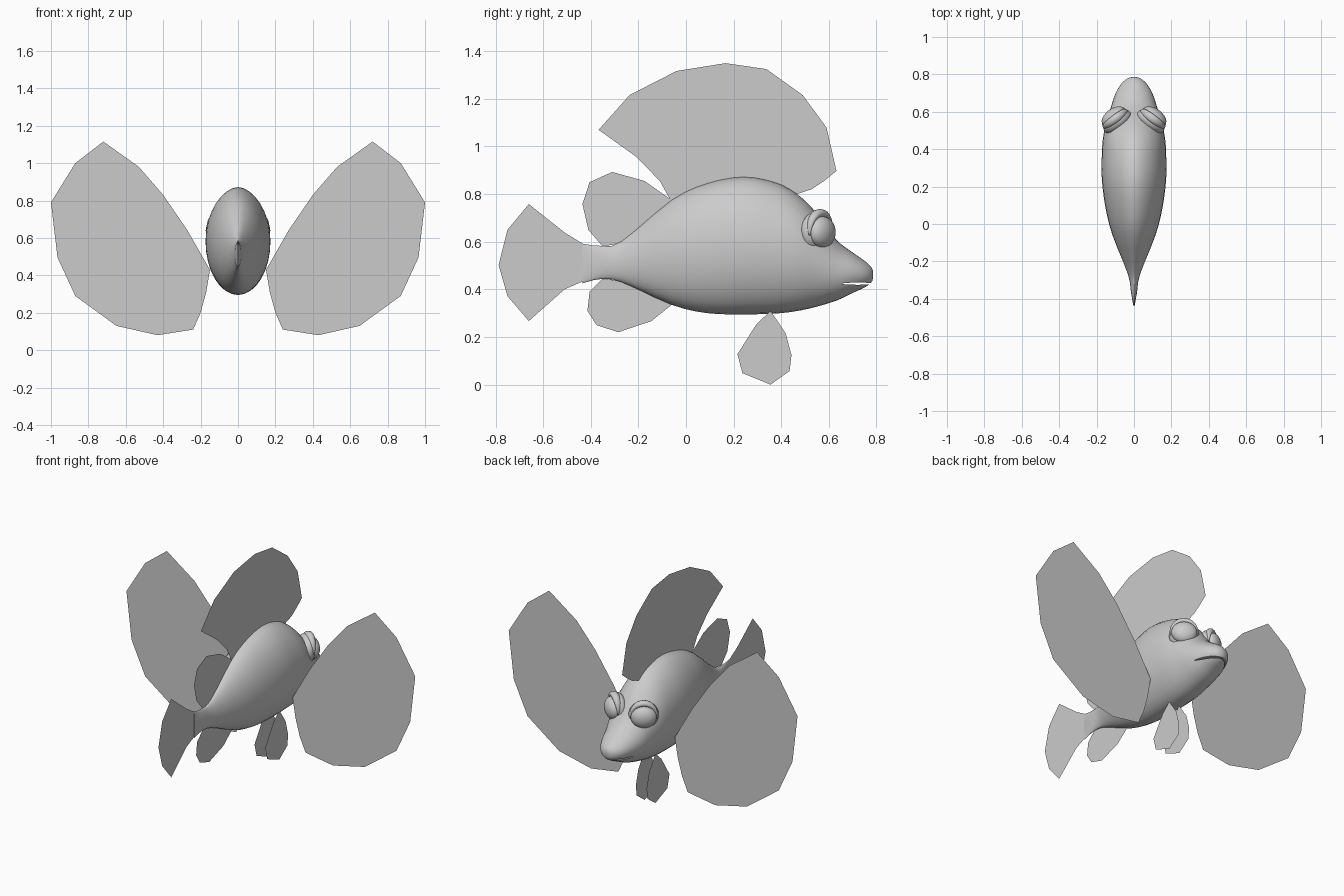
import bpy, bmesh, math
from mathutils import Vector, Matrix

if "Cube" in bpy.data.objects:
    bpy.data.objects.remove(bpy.data.objects["Cube"])

grey = bpy.data.materials.new("plain_grey")
grey.diffuse_color = (0.6, 0.6, 0.6, 1)
grey.use_nodes = True
grey.node_tree.nodes["Principled BSDF"].inputs["Base Color"].default_value = grey.diffuse_color


def finish(name, bm, smooth=True):
    me = bpy.data.meshes.new(name)
    bm.to_mesh(me)
    bm.free()
    me.materials.append(grey)
    ob = bpy.data.objects.new(name, me)
    bpy.context.collection.objects.link(ob)
    for p in me.polygons:
        p.use_smooth = smooth
    return ob


def sheet(name, pts, to3d):
    """Flat fin from a 2D outline."""
    bm = bmesh.new()
    bm.faces.new([bm.verts.new(to3d(a, b)) for a, b in pts])
    return finish(name, bm, False)


def spline(rows, steps):
    """Catmull-Rom through rows of values."""
    out = []
    for i in range(len(rows) - 1):
        p = [Vector(rows[min(max(i + k, 0), len(rows) - 1)]) for k in (-1, 0, 1, 2)]
        for s in range(steps):
            t = s / steps
            out.append(p[1] + 0.5 * t * (p[2] - p[0] + t * (2 * p[0] - 5 * p[1] + 4 * p[2] - p[3]
                       + t * (3 * (p[1] - p[2]) + p[3] - p[0]))))
    return out + [Vector(rows[-1])]


# Body: rings along y as (y, top, bottom, half width)
stations = [
    (-0.435, 0.592, 0.425, 0.004), (-0.36, 0.583, 0.443, 0.017), (-0.27, 0.602, 0.43, 0.032),
    (-0.06, 0.775, 0.335, 0.115), (0.09, 0.845, 0.30, 0.153), (0.24, 0.872, 0.295, 0.172),
    (0.37, 0.85, 0.298, 0.172), (0.46, 0.805, 0.308, 0.166), (0.54, 0.73, 0.325, 0.148),
    (0.63, 0.61, 0.352, 0.122), (0.70, 0.555, 0.385, 0.098), (0.75, 0.52, 0.408, 0.068),
    (0.778, 0.494, 0.428, 0.035), (0.786, 0.472, 0.452, 0.008)]
N = 32
bm = bmesh.new()
rings = []
for y, top, bot, w in spline(stations, 3):
    mid, h = (top + bot) / 2, (top - bot) / 2
    ring = []
    for k in range(N):
        a = 2 * math.pi * k / N
        c, s = math.cos(a), math.sin(a)
        e = 1.12 if s > 0 else 1.0          # back is slightly pointed
        ring.append(bm.verts.new((w * math.copysign(abs(c) ** e, c), y, mid + h * s)))
    rings.append(ring)
for r, q in zip(rings, rings[1:]):
    for k in range(N):
        bm.faces.new((r[k], r[(k + 1) % N], q[(k + 1) % N], q[k]))
bm.faces.new(rings[0])
bm.faces.new(rings[-1])
bmesh.ops.recalc_face_normals(bm, faces=bm.faces)
body = finish("body", bm)

# Mouth: thin slit cut under the snout
bm = bmesh.new()
bmesh.ops.create_uvsphere(bm, u_segments=32, v_segments=8, radius=1,
                          matrix=Matrix.Translation((0, 0.70, 0.424)) @ Matrix.Diagonal((0.12, 0.085, 0.006, 1)))
cutter = finish("mouth_cutter", bm)
cutter.hide_render = True
cutter.hide_viewport = True
cut = body.modifiers.new("mouth", 'BOOLEAN')
cut.operation = 'DIFFERENCE'
cut.object = cutter
bpy.context.view_layer.objects.active = body
body.select_set(True)
bpy.ops.object.modifier_apply(modifier="mouth")
bpy.data.objects.remove(cutter)
bpy.ops.object.shade_smooth_by_angle(angle=math.radians(40))

# Centre line fins, outlines in (y, z)
mid_plane = lambda y, z: (0, y, z)
sheet("dorsal_fin", [
    (-0.367, 1.07), (-0.237, 1.216), (-0.04, 1.317), (0.166, 1.35), (0.338, 1.325), (0.49, 1.216),
    (0.59, 1.08), (0.632, 0.897), (0.58, 0.855), (0.527, 0.82), (0.465, 0.80), (0.37, 0.83),
    (0.24, 0.85), (0.09, 0.825), (-0.06, 0.765), (-0.11, 0.855), (-0.208, 0.956)], mid_plane)
sheet("rear_dorsal_fin", [
    (-0.35, 0.58), (-0.41, 0.65), (-0.435, 0.758), (-0.405, 0.85), (-0.31, 0.893),
    (-0.174, 0.855), (-0.06, 0.775), (-0.16, 0.67), (-0.27, 0.595)], mid_plane)
sheet("anal_fin", [
    (-0.35, 0.445), (-0.405, 0.39), (-0.414, 0.31), (-0.376, 0.25), (-0.284, 0.22),
    (-0.145, 0.267), (-0.06, 0.335), (-0.17, 0.39), (-0.27, 0.435)], mid_plane)
sheet("tail_fin", [
    (-0.66, 0.758), (-0.75, 0.65), (-0.787, 0.502), (-0.75, 0.372), (-0.66, 0.267),
    (-0.51, 0.40), (-0.43, 0.435), (-0.43, 0.59), (-0.506, 0.636)], mid_plane)

# Paired fins, outlines in (x, z) and (y, z)
pectoral = [(0.72, 1.115), (0.87, 1.0), (1.0, 0.79), (0.965, 0.495), (0.87, 0.29), (0.65, 0.13),
            (0.43, 0.08), (0.24, 0.11), (0.20, 0.20), (0.17, 0.31), (0.15, 0.43),
            (0.27, 0.64), (0.40, 0.83), (0.53, 0.98)]
pelvic = [(0.355, 0.31), (0.418, 0.217), (0.443, 0.124), (0.435, 0.057), (0.355, 0.0),
          (0.237, 0.048), (0.216, 0.128), (0.296, 0.254)]

for side, m in (("right", 1), ("left", -1)):
    sheet(side + "_pectoral_fin", pectoral, lambda x, z: (m * x, 0.325, z))
    sheet(side + "_pelvic_fin", pelvic, lambda y, z: (m * 0.037, y, z))

    # Eye frame: u across the eye, n outward and forward
    u, n = Vector((-0.8 * m, 0.6, 0)), Vector((0.6 * m, 0.8, 0))
    up = Vector((0, 0, 1))
    frame = Matrix((u, n, up)).transposed().to_4x4()
    centre = Vector((0.108 * m, 0.572, 0.64))

    # Eyeball and the socket behind it
    for part, shift, size in (("eyeball", 0, (0.074, 0.045, 0.066)),
                              ("eye_socket", -0.032, (0.086, 0.05, 0.086))):
        bm = bmesh.new()
        bmesh.ops.create_uvsphere(bm, u_segments=24, v_segments=16, radius=1,
                                  matrix=Matrix.Translation(centre + n * shift) @ frame
                                  @ Matrix.Diagonal((*size, 1)))
        bmesh.ops.recalc_face_normals(bm, faces=bm.faces)
        finish(side + "_" + part, bm)

    # Brow: tapered tube arched over the eye
    bm = bmesh.new()
    loops = []
    for i in range(17):
        t = math.radians(-10 + 200 * i / 16)
        out = u * math.cos(t) + up * math.sin(t)
        p = centre - n * 0.012 + u * 0.074 * math.cos(t) + up * 0.08 * math.sin(t)
        r = 0.004 + 0.014 * math.sin(math.pi * i / 16)
        loops.append([bm.verts.new(p + (out * math.cos(a) + n * 1.3 * math.sin(a)) * r)
                      for a in (2 * math.pi * k / 10 for k in range(10))])
    for a, b in zip(loops, loops[1:]):
        for k in range(10):
            bm.faces.new((a[k], a[(k + 1) % 10], b[(k + 1) % 10], b[k]))
    bm.faces.new(loops[0])
    bm.faces.new(loops[-1])
    bmesh.ops.recalc_face_normals(bm, faces=bm.faces)
    finish(side + "_brow", bm)
